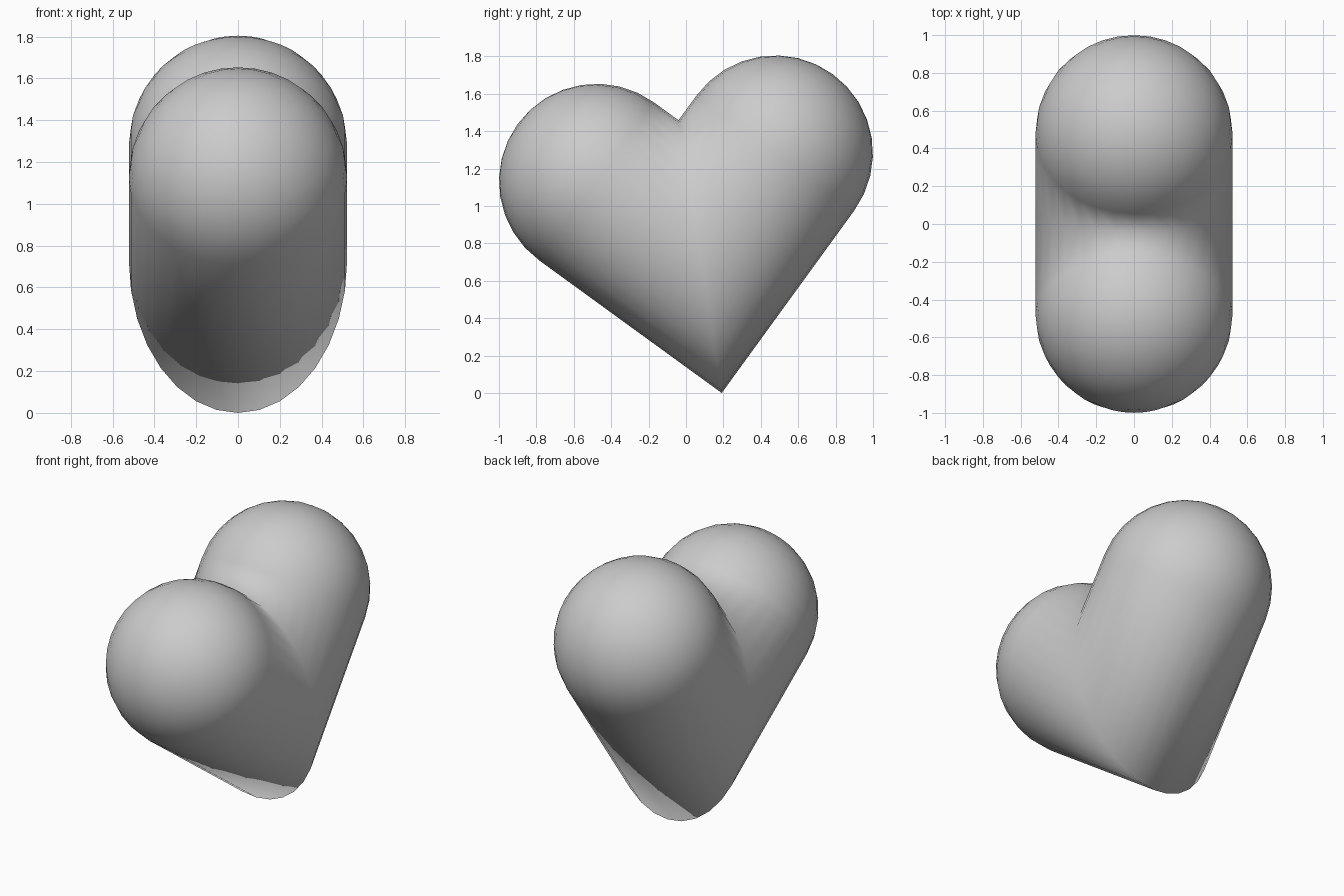
import bpy, bmesh
from math import sin, cos, pi, radians, sqrt

if "Cube" in bpy.data.objects:
    bpy.data.objects.remove(bpy.data.objects["Cube"])

R = 0.522      # lobe radius
L = 1.206      # distance from the tip to the lobe centre along an arm
SEG = 32       # sides around an arm
CAP = 8        # rings in the rounded end
TILT = 9       # lean of the heart in degrees
S = 1 / sqrt(2)


def place(x, along, across):
    """Arm coordinates to upright heart coordinates (mirror plane is y = 0)."""
    return (x, (along - across) * S, (along + across) * S)


bm = bmesh.new()


def ring(along, radius):
    """Ring of vertices around the arm; along=None gives the mitred end."""
    verts = []
    for i in range(SEG):
        a = 2 * pi * i / SEG
        across = R + radius * sin(a)
        u = across if along is None else along
        verts.append(bm.verts.new(place(radius * cos(a), u, across)))
    return verts


# mitred end, straight arm, then the domed lobe
rings = [ring(None, R)]
for k in range(CAP):
    t = pi / 2 * k / CAP
    rings.append(ring(L + R * sin(t), R * cos(t)))
for a, b in zip(rings, rings[1:]):
    for i in range(SEG):
        j = (i + 1) % SEG
        bm.faces.new((a[i], a[j], b[j], b[i]))
pole = bm.verts.new(place(0, L + R, R))
for i in range(SEG):
    bm.faces.new((rings[-1][i], rings[-1][(i + 1) % SEG], pole))

# make the dome face outward
bm.normal_update()
out = pole.co - rings[1][0].co.lerp(rings[1][SEG // 2].co, 0.5)
if pole.normal.dot(out) < 0:
    bmesh.ops.reverse_faces(bm, faces=bm.faces[:])
for f in bm.faces:
    f.smooth = True

mesh = bpy.data.meshes.new("heart")
bm.to_mesh(mesh)
bm.free()
heart = bpy.data.objects.new("heart", mesh)
bpy.context.collection.objects.link(heart)

# second lobe mirrored and welded at the mitre
mod = heart.modifiers.new("other_lobe", 'MIRROR')
mod.use_axis = (False, True, False)
mod.use_mirror_merge = True
mod.merge_threshold = 0.001

# lean the heart, tip on the ground
heart.rotation_euler = (radians(TILT), 0, 0)
heart.location = (0, 0.191, 0)
